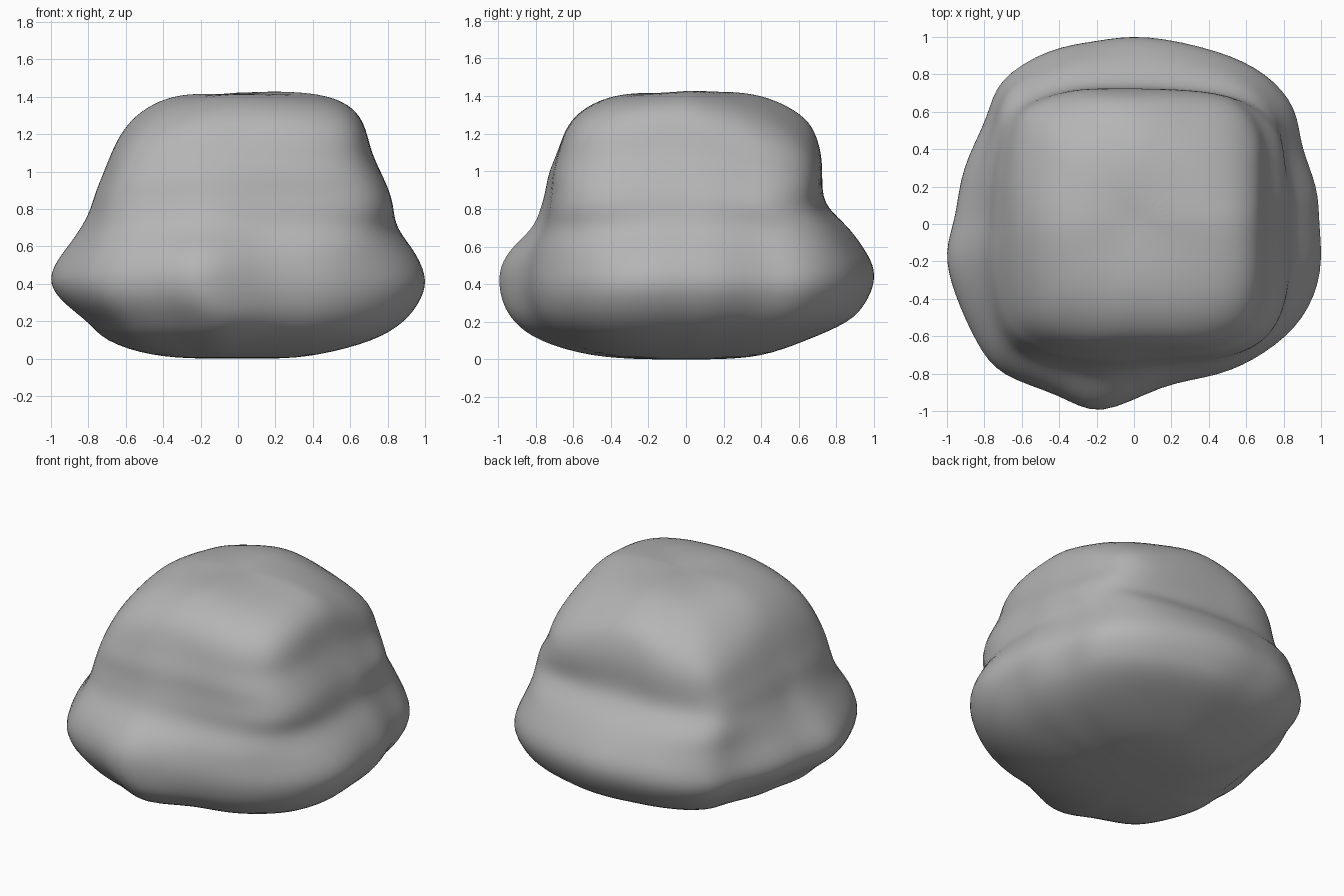
import bpy, bmesh, math
from mathutils import Vector

if "Cube" in bpy.data.objects:
    bpy.data.objects.remove(bpy.data.objects["Cube"])

# widest outline of the boulder, seen from above
OUTLINE = [(.99, 0), (.98, .2), (.9, .42), (.86, .62), (.7, .8), (.45, .92), (.07, 1), (-.2, .97),
           (-.45, .92), (-.7, .76), (-.78, .56), (-.91, .3), (-.95, .05), (-1, -.15), (-.95, -.37),
           (-.83, -.62), (-.69, -.8), (-.4, -.9), (-.17, -1), (.15, -.86), (.45, -.8), (.7, -.68),
           (.9, -.5), (1, -.25)]
# height, left, right, front, back, blend towards the squared-off crown
LEVELS = [(0, -.2, .2, -.2, .15, 0), (.02, -.46, .42, -.5, .4, 0), (.1, -.7, .72, -.78, .63, 0),
          (.2, -.8, .88, -.92, .86, 0), (.3, -.93, .96, -.98, .95, 0), (.4, -1.0, .995, -1.0, .995, 0),
          (.5, -.98, .97, -.99, .99, 0), (.6, -.91, .91, -.93, .93, .15), (.7, -.84, .85, -.83, .85, .4),
          (.8, -.79, .84, -.78, .75, .6), (.9, -.76, .82, -.75, .72, .7), (1, -.72, .77, -.73, .72, .8),
          (1.1, -.68, .72, -.69, .715, .9), (1.2, -.63, .69, -.65, .69, 1), (1.3, -.55, .65, -.59, .63, 1),
          (1.38, -.42, .55, -.46, .48, 1), (1.415, -.27, .38, -.3, .32, .8), (1.42, -.1, .16, -.12, .14, .6)]
# lumps and hollows: centre, radius, amount
LUMPS = [((.23, .17, 1.42), .2, .025), ((-.03, -.85, .62), .15, -.03), ((.85, -.1, .85), .17, -.025),
         ((.68, -.6, .72), .18, .03), ((-.62, .66, .75), .2, .05), ((-.65, .7, .2), .2, .03),
         ((.3, -.8, .5), .17, .02), ((-.4, -.88, .48), .17, .01), ((-.25, .8, .75), .25, .025),
         ((-.78, -.55, .22), .2, .04), ((.92, 0, .62), .17, .02), ((0, 0, 1.42), .12, -.01)]
# how far each corner of the crown sags, by sign of x and y
SAG = {(1, 1): .16, (0, 1): .11, (0, 0): .1, (1, 0): .04}


def crown(angle, n=4.5):
    c, s = math.cos(angle), math.sin(angle)
    r = (abs(c) ** n + abs(s) ** n) ** (-1 / n)
    return r * c, r * s


# stacked cross-sections
grid = []
for z, left, right, front, back, t in LEVELS:
    pts = []
    for x, y in OUTLINE:
        u, v = crown(math.atan2(y, x))
        pts.append((x + (u - x) * t, y + (v - y) * t))
    lo_x, hi_x = min(p[0] for p in pts), max(p[0] for p in pts)
    lo_y, hi_y = min(p[1] for p in pts), max(p[1] for p in pts)
    grid.append([Vector((left + (x - lo_x) / (hi_x - lo_x) * (right - left),
                         front + (y - lo_y) / (hi_y - lo_y) * (back - front), z)) for x, y in pts])

# exaggerate the sections a little so subdivision lands on the read sizes
n, m = len(OUTLINE), len(LEVELS)
bm = bmesh.new()
rings = []
for k in range(m):
    ring = []
    for i in range(n):
        p = grid[k][i]
        q = p + .4 * (p - (grid[k][i - 1] + grid[k][(i + 1) % n]) / 2)
        if 0 < k < m - 1:
            q += .3 * (p - (grid[k - 1][i] + grid[k + 1][i]) / 2)
        q.z = max(q.z, 0)
        ring.append(bm.verts.new(q))
    rings.append(ring)

# skin the rings and cap both ends
for a, b in zip(rings, rings[1:]):
    for i in range(n):
        j = (i + 1) % n
        bm.faces.new((a[i], a[j], b[j], b[i]))
bm.faces.new(rings[0][::-1])
bm.faces.new(rings[-1])
bmesh.ops.poke(bm, faces=[f for f in bm.faces if len(f.verts) > 4])
bm.normal_update()

# push the surface in and out, and let the crown corners sag
moves = []
for v in bm.verts:
    x, y, z = v.co
    d = sum(amt * math.exp(-(v.co - Vector(c)).length_squared / r ** 2) for c, r, amt in LUMPS)
    corner = min(1, abs(x * y) / .3) ** 1.2 * min(1, max(0, (z - .75) / .5))
    moves.append((v, v.normal * d - Vector((0, 0, corner * SAG[int(x > 0), int(y > 0)]))))
for v, move in moves:
    v.co += move

mesh = bpy.data.meshes.new("boulder")
bm.to_mesh(mesh)
bm.free()
mesh.shade_smooth()
boulder = bpy.data.objects.new("boulder", mesh)
bpy.context.collection.objects.link(boulder)
sub = boulder.modifiers.new("smooth", 'SUBSURF')
sub.levels = sub.render_levels = 2

# plain dark stone
stone = bpy.data.materials.new("stone")
stone.diffuse_color = (.46, .46, .46, 1)
stone.use_nodes = True
stone.node_tree.nodes["Principled BSDF"].inputs["Base Color"].default_value = stone.diffuse_color
mesh.materials.append(stone)
